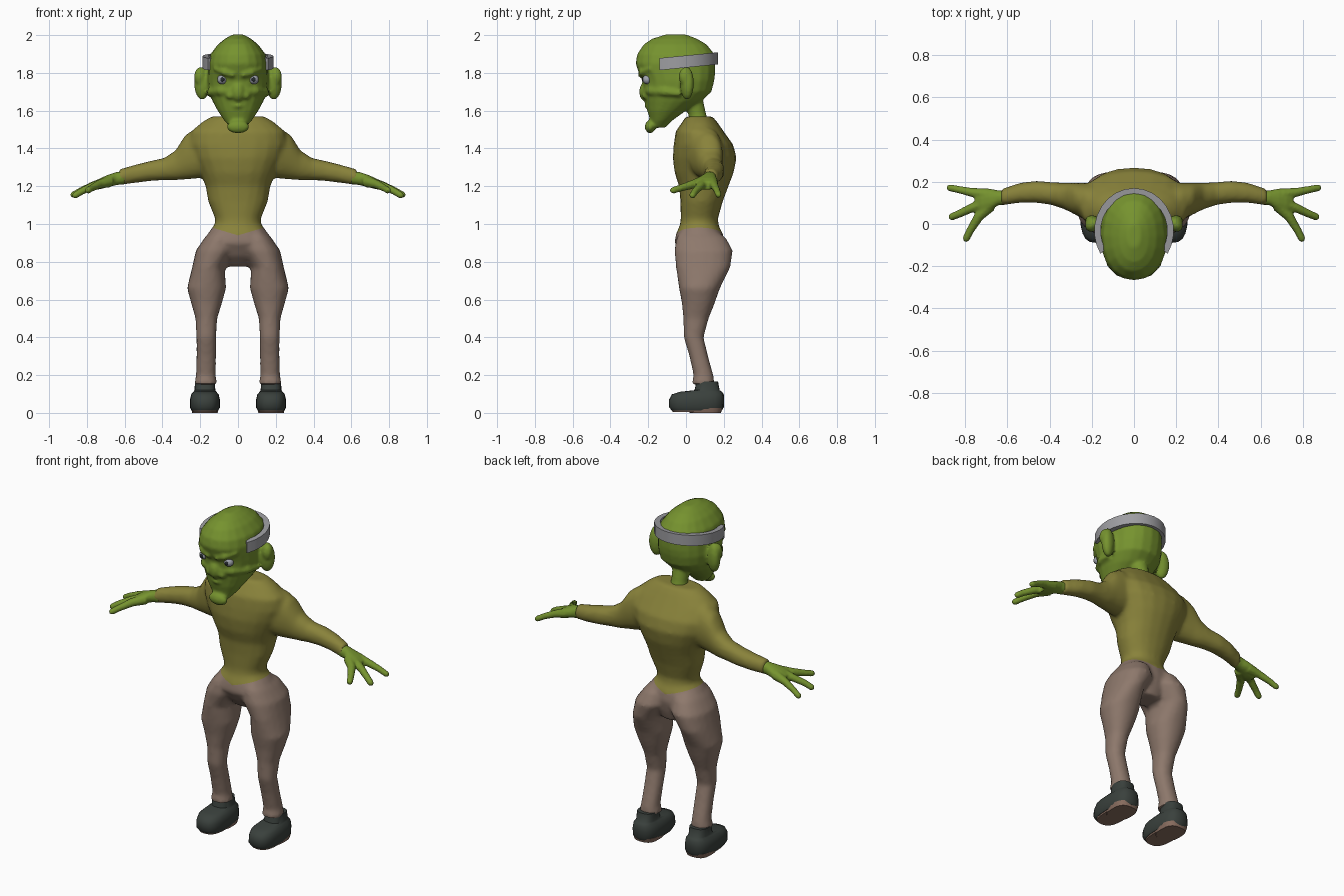
import bpy, bmesh, math
from mathutils import Vector, Matrix

if "Cube" in bpy.data.objects:
    bpy.data.objects.remove(bpy.data.objects["Cube"])


def material(name, rgb):
    m = bpy.data.materials.new(name)
    m.diffuse_color = (*rgb, 1)
    m.use_nodes = True
    m.node_tree.nodes["Principled BSDF"].inputs["Base Color"].default_value = m.diffuse_color
    return m


SKIN = material("green_skin", (0.18, 0.29, 0.028))
SHIRT = material("olive_shirt", (0.25, 0.225, 0.043))
TROUSERS = material("taupe_trousers", (0.27, 0.19, 0.15))
SHOE = material("dark_shoe", (0.042, 0.052, 0.046))
SOLE = material("brown_sole", (0.26, 0.16, 0.12))
BAND = material("grey_band", (0.34, 0.34, 0.36))
EYE = material("eye_grey", (0.35, 0.37, 0.42))
PUPIL = material("pupil_dark", (0.02, 0.025, 0.03))


def skin_rings(bm, rings):
    """Bridge successive rings of points and cap both ends."""
    loops = [[bm.verts.new(p) for p in r] for r in rings]
    n = len(loops[0])
    for a, b in zip(loops, loops[1:]):
        for i in range(n):
            bm.faces.new((a[i], a[(i + 1) % n], b[(i + 1) % n], b[i]))
    bm.faces.new(loops[0][::-1])
    bm.faces.new(loops[-1])


def loft(bm, rows, axis="z", s=1, n=20, e=2.2):
    """rows: (position, min1, max1, min2, max2); s mirrors x."""
    rings = []
    for t, a0, a1, b0, b1 in rows:
        ring = []
        for i in range(n):
            c, d = math.cos(math.tau * i / n), math.sin(math.tau * i / n)
            a = (a0 + a1) / 2 + (a1 - a0) / 2 * math.copysign(abs(c) ** (2 / e), c)
            b = (b0 + b1) / 2 + (b1 - b0) / 2 * math.copysign(abs(d) ** (2 / e), d)
            ring.append((s * a, b, t) if axis == "z" else (s * t, a, b))
        rings.append(ring)
    skin_rings(bm, rings)


def tube(bm, pts, radii, s=1, n=8):
    pts = [Vector((s * p[0], p[1], p[2])) for p in pts]
    rings = []
    for i, p in enumerate(pts):
        d = pts[min(i + 1, len(pts) - 1)] - pts[max(i - 1, 0)]
        q = d.to_track_quat("Z", "Y")
        rings.append([p + q @ Vector((math.cos(math.tau * k / n), math.sin(math.tau * k / n), 0)) * radii[i]
                      for k in range(n)])
    skin_rings(bm, rings)


def ball(bm, c, r, s=1, tilt=0):
    m = (Matrix.Translation((s * c[0], c[1], c[2])) @ Matrix.Rotation(s * tilt, 4, "Z")
         @ Matrix.Diagonal((*r, 1)))
    bmesh.ops.create_uvsphere(bm, u_segments=16, v_segments=10, radius=1, matrix=m)


def finish(bm, name, mats, rule=None, angle=40):
    bmesh.ops.recalc_face_normals(bm, faces=bm.faces)
    me = bpy.data.meshes.new(name)
    for m in mats:
        me.materials.append(m)
    if rule:
        for f in bm.faces:
            f.material_index = rule(f.calc_center_median())
    bm.to_mesh(me)
    bm.free()
    ob = bpy.data.objects.new(name, me)
    bpy.context.collection.objects.link(ob)
    bpy.ops.object.select_all(action="DESELECT")
    ob.select_set(True)
    bpy.context.view_layer.objects.active = ob
    bpy.ops.object.shade_smooth_by_angle(angle=math.radians(angle))
    return ob


def blend(bm, voxel, smooth):
    """Fuse overlapping parts into one smooth surface."""
    bmesh.ops.recalc_face_normals(bm, faces=bm.faces)
    me = bpy.data.meshes.new("blend")
    bm.to_mesh(me)
    bm.free()
    ob = bpy.data.objects.new("blend", me)
    bpy.context.collection.objects.link(ob)
    r = ob.modifiers.new("fuse", "REMESH")
    r.mode, r.voxel_size = "VOXEL", voxel
    m = ob.modifiers.new("soften", "SMOOTH")
    m.factor, m.iterations = 0.5, smooth
    dg = bpy.context.evaluated_depsgraph_get()
    out = bmesh.new()
    out.from_mesh(ob.evaluated_get(dg).to_mesh())
    bpy.data.objects.remove(ob)
    return out


# Clothed body: torso, sleeves, pelvis and trouser legs
bm = bmesh.new()
loft(bm, [(z, -w, w, y0, y1) for z, w, y0, y1 in (
    (.97, .12, -.035, .175), (1.03, .122, -.028, .17), (1.12, .158, -.03, .195), (1.2, .172, -.037, .225),
    (1.27, .2, -.06, .252), (1.35, .24, -.07, .268), (1.42, .265, -.065, .25), (1.49, .25, -.055, .2),
    (1.54, .19, -.02, .165), (1.57, .14, .0, .14))])
loft(bm, [(z, -w, w, y0, y1) for z, w, y0, y1 in (
    (.775, .08, .04, .17), (.83, .13, -.02, .19), (.9, .18, -.062, .205), (.95, .16, -.052, .195),
    (1.0, .122, -.03, .168))])
for s in (1, -1):
    loft(bm, [(.1, .0, .19, 1.26, 1.5), (.22, .015, .195, 1.24, 1.51), (.28, .045, .195, 1.235, 1.47),
              (.33, .07, .195, 1.232, 1.39), (.39, .09, .198, 1.232, 1.35), (.46, .1, .205, 1.228, 1.335),
              (.54, .1, .195, 1.218, 1.315), (.63, .088, .165, 1.205, 1.29)], "x", s)
    loft(bm, [(.15, .11, .233, .03, .152), (.2, .118, .222, .04, .145), (.3, .116, .22, .018, .117),
              (.4, .116, .22, -.012, .093), (.5, .11, .225, -.014, .12), (.58, .085, .248, -.022, .152),
              (.66, .063, .27, -.037, .18), (.77, .07, .243, -.053, .235), (.86, .012, .223, -.062, .248),
              (.93, .02, .175, -.05, .21), (.97, .06, .13, -.02, .15)], "z", s)
bm = blend(bm, .013, 4)
# Dipped waist line between shirt and trousers
for s in (1, -1):
    bmesh.ops.bisect_plane(bm, geom=bm.verts[:] + bm.edges[:] + bm.faces[:],
                           plane_co=(0, 0, .94), plane_no=(-.3 * s, 0, 1))
finish(bm, "shirt_and_trousers", [SHIRT, TROUSERS], lambda c: int(c.z < .94 + .3 * abs(c.x)))

# Head with neck, ears, nose, brows, cheeks, lips and chin tuft
bm = bmesh.new()
loft(bm, [(z, -w, w, y0, y1) for z, w, y0, y1 in (
    (1.51, .04, -.19, -.11), (1.55, .075, -.19, -.07), (1.6, .108, -.205, .0), (1.65, .135, -.215, .08),
    (1.7, .155, -.225, .135), (1.76, .162, -.232, .15), (1.8, .16, -.25, .155), (1.85, .158, -.267, .155),
    (1.9, .145, -.258, .15), (1.95, .107, -.225, .11), (1.98, .07, -.18, .06), (2.003, .03, -.11, .0))])
tube(bm, [(0, .07, 1.5), (0, .06, 1.58), (0, .03, 1.68)], [.06, .046, .055], n=14)
ball(bm, (0, -.218, 1.7), (.036, .03, .05))
ball(bm, (0, -.19, 1.515), (.06, .028, .035))
for s in (1, -1):
    ball(bm, (.19, .005, 1.745), (.045, .034, .088), s, .5)
    ball(bm, (.2, -.005, 1.78), (.032, .034, .05), s, .5)
    ball(bm, (.04, -.21, 1.68), (.025, .025, .02), s)
    tube(bm, [(.02, -.24, 1.788), (.07, -.233, 1.803), (.125, -.185, 1.825)], [.016, .019, .012], s)
    tube(bm, [(.03, -.212, 1.705), (.09, -.185, 1.705), (.14, -.11, 1.7), (.155, -.03, 1.69)],
         [.02, .026, .024, .015], s)
    tube(bm, [(0, -.208, 1.628), (.05, -.185, 1.626), (.09, -.14, 1.608)], [.015, .014, .01], s)
finish(blend(bm, .009, 3), "head", [SKIN])

# Eyes with dark pupils
for s, side in ((1, "left"), (-1, "right")):
    bm = bmesh.new()
    ball(bm, (.083, -.205, 1.765), (.027, .026, .025), s)
    finish(bm, side + "_eye", [EYE])
    bm = bmesh.new()
    ball(bm, (.083, -.228, 1.765), (.011, .006, .012), s)
    finish(bm, side + "_pupil", [PUPIL])

# Open headband wrapped around the back of the skull
bm = bmesh.new()
rings = []
for i in range(19):
    a = math.radians(-32 + 244 * i / 18)
    ring = []
    for rx, ry, dz in ((.158, .165, -.032), (.188, .203, -.032), (.188, .203, .032), (.158, .165, .032)):
        y = -.033 + ry * math.sin(a)
        ring.append((rx * math.cos(a), y, 1.86 + .1 * y + dz))
    rings.append(ring)
skin_rings(bm, rings)
finish(bm, "headband", [BAND], angle=35)

for s, side in ((1, "left"), (-1, "right")):
    # Hand: palm and three digits
    bm = bmesh.new()
    loft(bm, [(.6, .092, .16, 1.212, 1.282), (.645, .088, .16, 1.205, 1.275), (.685, .06, .168, 1.195, 1.262),
              (.725, .045, .17, 1.185, 1.245), (.755, .065, .155, 1.18, 1.225)], "x", s, 14)
    tube(bm, [(.7, .14, 1.222), (.77, .15, 1.203), (.83, .163, 1.178), (.875, .172, 1.153), (.885, .174, 1.148)],
         [.03, .022, .018, .017, .008], s)
    tube(bm, [(.7, .1, 1.222), (.77, .075, 1.2), (.83, .047, 1.172), (.865, .033, 1.15), (.876, .03, 1.145)],
         [.03, .022, .019, .018, .008], s)
    tube(bm, [(.68, .09, 1.225), (.735, .035, 1.21), (.775, -.03, 1.19), (.795, -.07, 1.178), (.8, -.083, 1.175)],
         [.032, .024, .019, .018, .008], s)
    finish(blend(bm, .007, 2), side + "_hand", [SKIN])

    # Shoe with ankle collar
    bm = bmesh.new()
    loft(bm, [(.012, .105, .245, -.075, .19), (.03, .095, .255, -.09, .2), (.07, .096, .254, -.09, .202),
              (.098, .102, .248, -.075, .2), (.112, .115, .235, -.03, .19), (.12, .12, .23, .045, .178),
              (.165, .122, .228, .055, .17)], "z", s, 20, 2.8)
    finish(bm, side + "_shoe", [SHOE], angle=45)

    # Sole: thin tread with a raised heel
    bm = bmesh.new()
    loft(bm, [(.004, .11, .24, -.07, .185), (.02, .105, .245, -.078, .19)], "z", s, 20, 2.8)
    loft(bm, [(0, .108, .242, .02, .185), (.027, .1, .25, .0, .195)], "z", s, 20, 2.8)
    finish(bm, side + "_sole", [SOLE])
